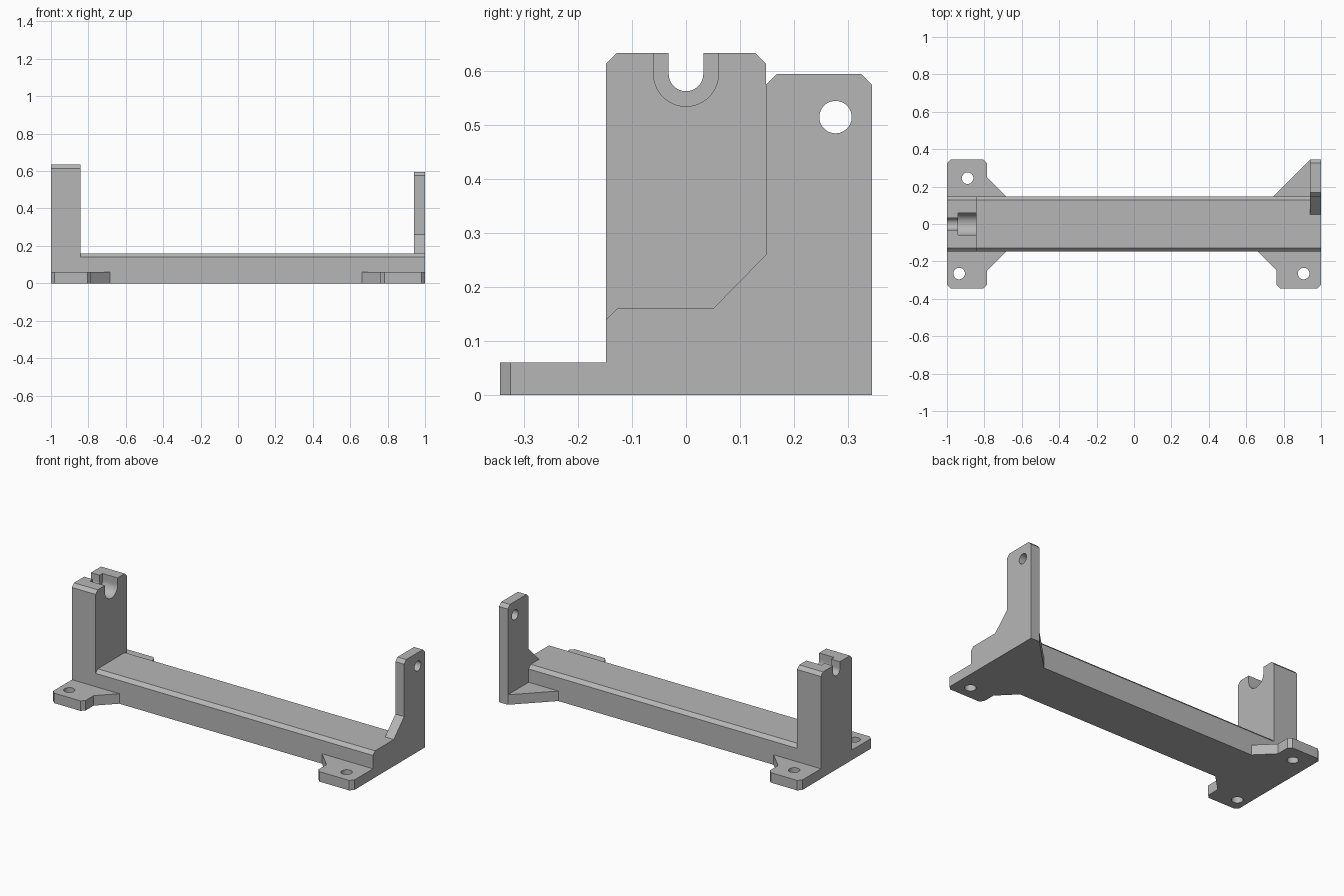
import bpy
import bmesh
import math
from mathutils import Vector

default = bpy.data.objects.get("Cube")
if default:
    bpy.data.objects.remove(default, do_unlink=True)

grey = bpy.data.materials.new("plain_grey")
grey.use_nodes = True
COLOUR = (0.47, 0.47, 0.47, 1)
grey.diffuse_color = COLOUR
grey.node_tree.nodes["Principled BSDF"].inputs["Base Color"].default_value = COLOUR

HALF = 0.148    # half width of the beam and post
REACH = 0.345   # outer edge of the feet
CUT = 0.02      # corner chamfer
FOOT_H = 0.06


def extrude(name, points, axis, start, end):
    """Extrude a 2D outline: (y, z) along x, or (x, y) along z."""
    def place(p, d):
        return (d, *p) if axis == "x" else (*p, d)
    bm = bmesh.new()
    face = bm.faces.new([bm.verts.new(place(p, start)) for p in points])
    step = Vector(place((0, 0), end - start))
    moved = bmesh.ops.extrude_face_region(bm, geom=[face])["geom"]
    bmesh.ops.translate(bm, vec=step, verts=[g for g in moved if isinstance(g, bmesh.types.BMVert)])
    bmesh.ops.recalc_face_normals(bm, faces=bm.faces)
    mesh = bpy.data.meshes.new(name)
    bm.to_mesh(mesh)
    bm.free()
    mesh.materials.append(grey)
    obj = bpy.data.objects.new(name, mesh)
    bpy.context.collection.objects.link(obj)
    return obj


def arc(centre, radius, start=0, sweep=2 * math.pi, steps=48):
    return [(centre[0] + radius * math.cos(start + sweep * i / steps),
             centre[1] + radius * math.sin(start + sweep * i / steps))
            for i in range(steps)]


def cut(obj, cutter):
    """Subtract the cutter, then discard it."""
    cutter.hide_render = True
    mod = obj.modifiers.new("cut", "BOOLEAN")
    mod.operation = "DIFFERENCE"
    mod.solver = "EXACT"
    mod.object = cutter
    bpy.ops.object.select_all(action="DESELECT")
    bpy.context.view_layer.objects.active = obj
    obj.select_set(True)
    bpy.ops.object.modifier_apply(modifier=mod.name)
    bpy.data.objects.remove(cutter, do_unlink=True)
    bpy.ops.object.shade_smooth_by_angle(angle=math.radians(30))


def chamfered_block(height):
    return [(-HALF, 0), (HALF, 0), (HALF, height - CUT), (HALF - CUT, height),
            (CUT - HALF, height), (-HALF, height - CUT)]


# Long base beam
extrude("base_beam", chamfered_block(0.16), "x", -0.842, 0.942)

# Tall post with a stepped U-shaped cradle
post = extrude("cradle_post", chamfered_block(0.634), "x", -1, -0.842)
for radius, start, end in ((0.032, -1.1, -0.9), (0.06, -0.942, -0.8)):
    slot = arc((0, 0.595), radius, math.pi, math.pi, 32)
    slot += [(radius, 0.595), (radius, 0.75), (-radius, 0.75)]
    cut(post, extrude("slot_cutter", slot, "x", start, end))

# Upright end plate, offset to the back
plate = extrude("end_plate", [
    (-HALF, 0), (REACH, 0), (REACH, 0.575), (REACH - CUT, 0.595),
    (HALF + CUT, 0.595), (HALF, 0.575), (HALF, 0.26), (0.05, 0.16),
    (CUT - HALF, 0.16), (-HALF, 0.14)], "x", 0.942, 1)
cut(plate, extrude("hole_cutter", arc((0.277, 0.515), 0.03), "x", 0.8, 1.1))

# Mounting feet: end side, inner edge, front or back, hole position
feet = (
    ("foot_front_right", -1, 0.785, -1, (-0.935, -0.265)),
    ("foot_back_right", -1, 0.785, 1, (-0.89, 0.245)),
    ("foot_front_left", 1, 0.762, -1, (0.907, -0.265)),
)
for name, sx, inner, sy, hole in feet:
    outline = [(1, HALF), (1, REACH - CUT), (1 - CUT, REACH), (inner + CUT, REACH),
               (inner, REACH - CUT), (inner, HALF + 0.1), (inner - 0.1, HALF)]
    foot = extrude(name, [(sx * x, sy * y) for x, y in outline], "z", 0, FOOT_H)
    cut(foot, extrude("hole_cutter", arc(hole, 0.031), "z", -0.1, 0.2))

# Triangular brace behind the end plate
extrude("plate_brace", [(0.745, HALF), (0.942, HALF), (0.942, REACH)], "z", 0, FOOT_H)
